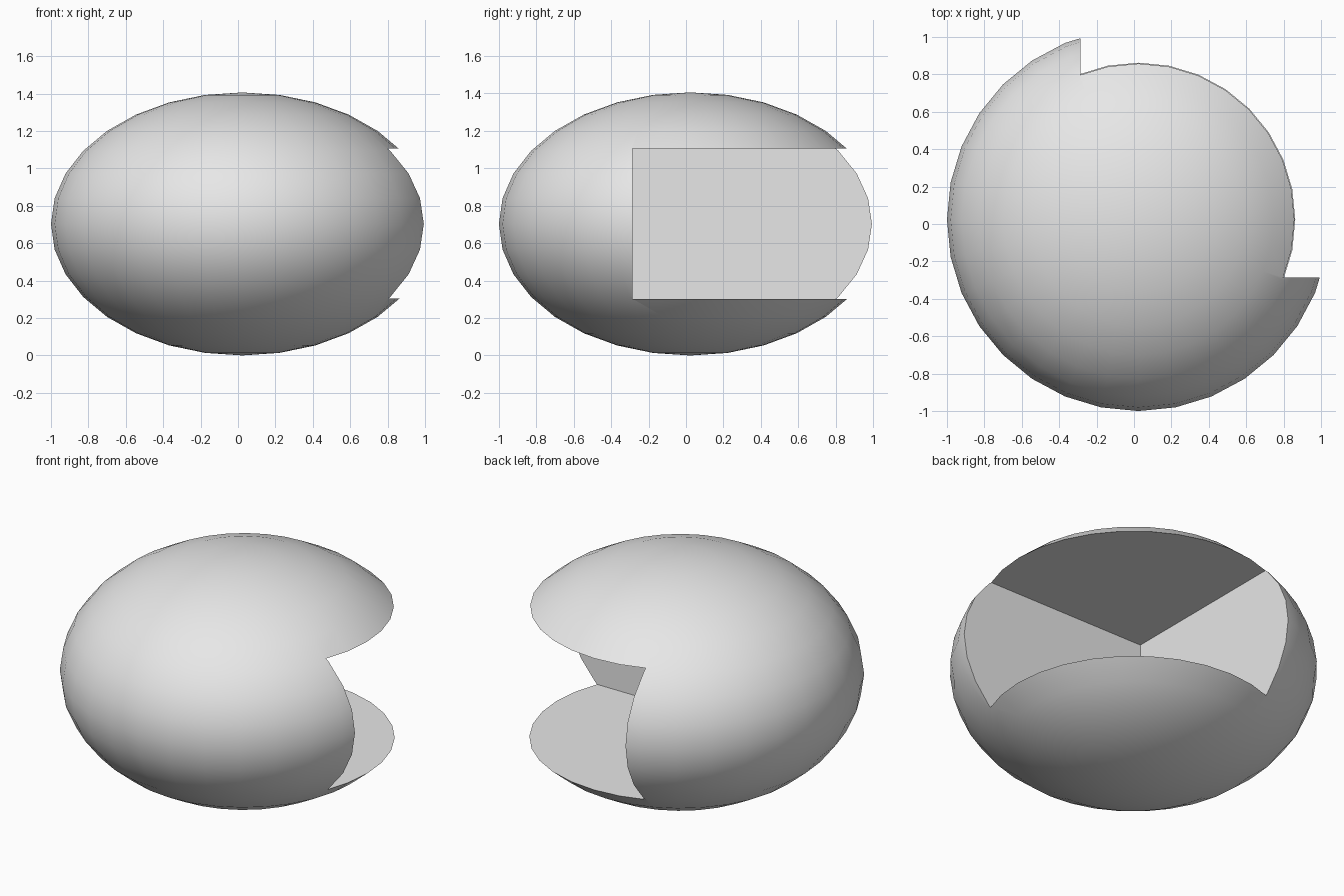
import bpy
import math

cube = bpy.data.objects.get("Cube")
if cube:
    bpy.data.objects.remove(cube, do_unlink=True)

RADIUS, HALF_HEIGHT, CENTRE = 1.023, 0.703, 0.023
NOTCH_EDGE, NOTCH_LOW, NOTCH_HIGH = -0.285, 0.303, 1.107

# Plain grey material
grey = bpy.data.materials.new("plain_grey")
colour = (0.8, 0.8, 0.8, 1)
grey.use_nodes = True
grey.diffuse_color = colour
grey.node_tree.nodes["Principled BSDF"].inputs["Base Color"].default_value = colour

# Flattened ball
bpy.ops.mesh.primitive_uv_sphere_add(segments=32, ring_count=16, radius=1,
                                     location=(CENTRE, CENTRE, HALF_HEIGHT))
body = bpy.context.object
body.name = "notched_ellipsoid"
body.scale = (RADIUS, RADIUS, HALF_HEIGHT)
bpy.ops.object.transform_apply(location=False, rotation=False, scale=True)
body.data.materials.append(grey)

# Box that opens the back left quarter
size = 2
middle = NOTCH_EDGE + size / 2
bpy.ops.mesh.primitive_cube_add(size=1, location=(middle, middle, (NOTCH_LOW + NOTCH_HIGH) / 2))
cutter = bpy.context.object
cutter.name = "notch_cutter"
cutter.scale = (size, size, NOTCH_HIGH - NOTCH_LOW)
bpy.ops.object.transform_apply(location=False, rotation=False, scale=True)
cutter.data.materials.append(grey)

# Cut the notch, then keep its rim crisp
notch = body.modifiers.new("notch", "BOOLEAN")
notch.operation = "DIFFERENCE"
notch.solver = "EXACT"
notch.object = cutter
bpy.ops.object.select_all(action="DESELECT")
body.select_set(True)
bpy.context.view_layer.objects.active = body
bpy.ops.object.modifier_apply(modifier="notch")
bpy.data.objects.remove(cutter, do_unlink=True)
bpy.ops.object.shade_smooth_by_angle(angle=math.radians(30))
